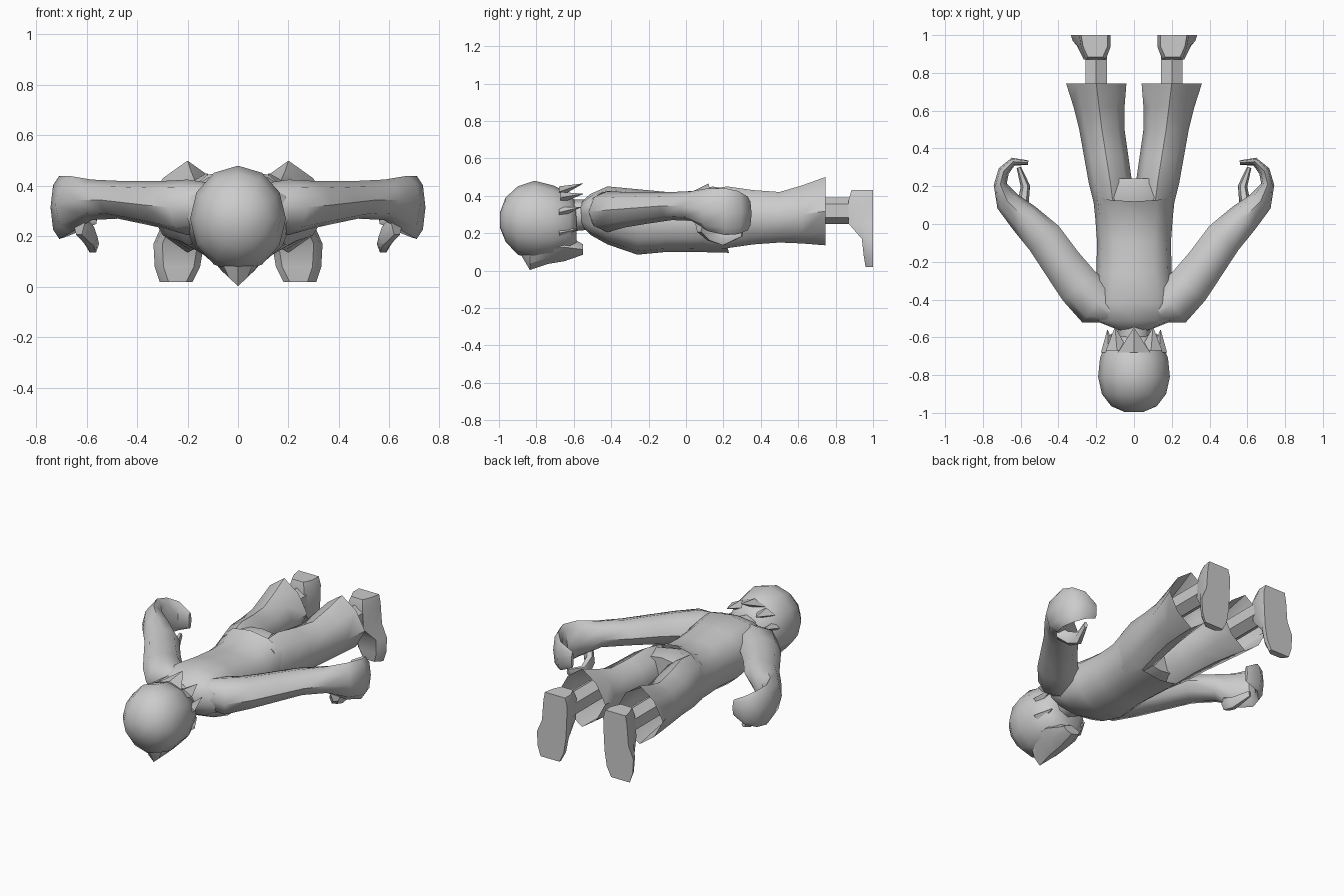
import bpy, bmesh
from math import cos, sin, pi, copysign
from mathutils import Vector


def spow(v, e):
    return copysign(abs(v) ** e, v) if abs(v) > 1e-6 else 0.0


def skin(name, rings, caps=(True, True), mirror=False, angle=50):
    """Bridge a list of equal-length point rings into one mesh."""
    bm = bmesh.new()
    vs = [[bm.verts.new(p) for p in r] for r in rings]
    n = len(vs[0])
    for a, b in zip(vs, vs[1:]):
        for i in range(n):
            j = (i + 1) % n
            bm.faces.new((a[i], a[j], b[j], b[i]))
    if caps[0]:
        bm.faces.new(vs[0])
    if caps[1]:
        bm.faces.new(vs[-1])
    bmesh.ops.recalc_face_normals(bm, faces=bm.faces)
    me = bpy.data.meshes.new(name)
    bm.to_mesh(me)
    bm.free()
    ob = bpy.data.objects.new(name, me)
    bpy.context.collection.objects.link(ob)
    bpy.ops.object.select_all(action='DESELECT')
    ob.select_set(True)
    bpy.context.view_layer.objects.active = ob
    bpy.ops.object.shade_smooth_by_angle(angle=angle * pi / 180)
    if mirror:
        ob.modifiers.new("mirror", 'MIRROR').use_clip = False
    return ob


def y_ring(y, x0, x1, z0, z1, n=10, e=1.0):
    cx, cz, rx, rz = (x0 + x1) / 2, (z0 + z1) / 2, (x1 - x0) / 2, (z1 - z0) / 2
    return [Vector((cx + rx * spow(cos(t), e), y, cz + rz * spow(sin(t), e)))
            for t in (2 * pi * i / n + pi / 2 for i in range(n))]


def path_rings(path, n=8):
    """Upright elliptical sections (x, y, z, half width, half height) along a path."""
    pts = [Vector(p[:3]) for p in path]
    out = []
    for i, (p, s) in enumerate(zip(pts, path)):
        d = pts[min(i + 1, len(pts) - 1)] - pts[max(i - 1, 0)]
        side = Vector((d.y, -d.x, 0)).normalized()
        out.append([p + side * s[3] * cos(2 * pi * k / n) + Vector((0, 0, s[4] * sin(2 * pi * k / n)))
                    for k in range(n)])
    return out


# Torso, with an open hem that hangs lower on the belly side
torso = [y_ring(y, -x, x, a, b, 12, 0.85) for y, x, a, b in [
    (-0.57, 0.06, 0.25, 0.36), (-0.51, 0.21, 0.19, 0.41), (-0.42, 0.22, 0.14, 0.45),
    (-0.26, 0.20, 0.085, 0.435), (-0.1, 0.195, 0.10, 0.42), (0.03, 0.205, 0.10, 0.42),
    (0.12, 0.22, 0.095, 0.465)]]
for p in torso[-1]:
    p.y += 0.11 * (0.465 - p.z) / 0.37
skin("torso", torso, (True, False))

# Hips and flared trouser legs with open pointed cuffs
skin("hips", [y_ring(y, -x, x, a, b, 12, 0.85) for y, x, a, b in [
    (0.02, 0.19, 0.12, 0.40), (0.14, 0.215, 0.11, 0.45), (0.24, 0.21, 0.15, 0.43)]])
skin("trouser_leg", [y_ring(*r, 8, e) for r, e in [
    ((0.10, 0.01, 0.21, 0.12, 0.43), 1.0), ((0.22, 0.01, 0.24, 0.12, 0.45), 1.0),
    ((0.36, 0.03, 0.265, 0.14, 0.43), 1.0), ((0.50, 0.05, 0.29, 0.15, 0.42), 1.0),
    ((0.62, 0.05, 0.32, 0.145, 0.455), 1.15), ((0.745, 0.04, 0.36, 0.135, 0.50), 1.4)]],
    (True, False), True)

# Ankles
skin("ankle", [y_ring(y, 0.135, 0.265, 0.25, 0.39, 6) for y in (0.60, 0.90)], mirror=True)

# Feet: sections from heel to toe, soles flat at y = 1
foot = []
for z, x0, x1, y0 in [(0.43, 0.14, 0.27, 0.885), (0.38, 0.125, 0.28, 0.87), (0.25, 0.13, 0.29, 0.87),
                      (0.17, 0.135, 0.325, 0.94), (0.08, 0.15, 0.32, 0.95), (0.02, 0.18, 0.30, 0.96)]:
    m = 0.025
    foot.append([Vector(p) for p in ((x0, 1, z), (x1 + 0.01, 1, z), (x1, (1 + y0) / 2, z),
                                     (x1 - m, y0, z), (x0 + m, y0, z), (x0, (1 + y0) / 2, z))])
skin("foot", foot, mirror=True, angle=40)

# Arms running into cupped hands
skin("arm_and_hand", path_rings([
    (0.10, -0.47, 0.32, 0.06, 0.09), (0.20, -0.42, 0.315, 0.125, 0.11), (0.29, -0.33, 0.325, 0.115, 0.095),
    (0.38, -0.21, 0.335, 0.105, 0.085), (0.475, -0.075, 0.345, 0.10, 0.075), (0.58, 0.03, 0.345, 0.085, 0.08),
    (0.67, 0.12, 0.325, 0.065, 0.115), (0.708, 0.21, 0.315, 0.035, 0.125), (0.69, 0.28, 0.31, 0.03, 0.115),
    (0.64, 0.33, 0.305, 0.022, 0.09), (0.56, 0.325, 0.30, 0.012, 0.05)]), mirror=True)

# Thumbs
skin("thumb", path_rings([
    (0.63, 0.07, 0.25, 0.03, 0.05), (0.585, 0.12, 0.20, 0.03, 0.045), (0.575, 0.20, 0.17, 0.025, 0.04),
    (0.61, 0.30, 0.20, 0.012, 0.02)], 6), mirror=True)

# Neck
skin("neck", [y_ring(y, -x, x, a, b, 8) for y, x, a, b in [
    (-0.72, 0.08, 0.2, 0.38), (-0.50, 0.09, 0.22, 0.38)]])

# Head
skin("head", [y_ring(y, -x, x, a, b, 12) for y, x, a, b in [
    (-0.995, 0.05, 0.23, 0.31), (-0.965, 0.12, 0.155, 0.39), (-0.90, 0.17, 0.085, 0.45),
    (-0.81, 0.19, 0.06, 0.48), (-0.71, 0.18, 0.07, 0.455), (-0.62, 0.145, 0.10, 0.41),
    (-0.585, 0.09, 0.14, 0.36)]])

# Pointed face front and jaw
skin("face", [y_ring(y, -x, x, a, b, 8, 1.4) for y, x, a, b in [
    (-0.88, 0.02, 0.08, 0.14), (-0.835, 0.06, 0.003, 0.18), (-0.74, 0.11, 0.035, 0.20),
    (-0.65, 0.11, 0.05, 0.20), (-0.55, 0.06, 0.085, 0.14)]], angle=30)


# Hair spikes around the nape: wide root, flat tip
def spike(name, base, tip, w, mirror):
    b, t = Vector(base), Vector(tip)
    ring = [b + Vector(o) for o in ((-w, 0, 0), (0, 0, 0.03), (w, 0, 0), (0, 0, -0.03))]
    skin(name, [ring, [t + (p - b) * 0.04 for p in ring]], mirror=mirror, angle=20)


spike("nape_spike", (0, -0.68, 0.42), (0, -0.552, 0.465), 0.085, False)
spike("hair_spike_upper", (0.09, -0.67, 0.39), (0.10, -0.55, 0.41), 0.06, True)
spike("hair_spike_side", (0.135, -0.68, 0.31), (0.14, -0.56, 0.34), 0.04, True)
spike("hair_spike_lower", (0.13, -0.68, 0.20), (0.12, -0.58, 0.22), 0.045, True)
